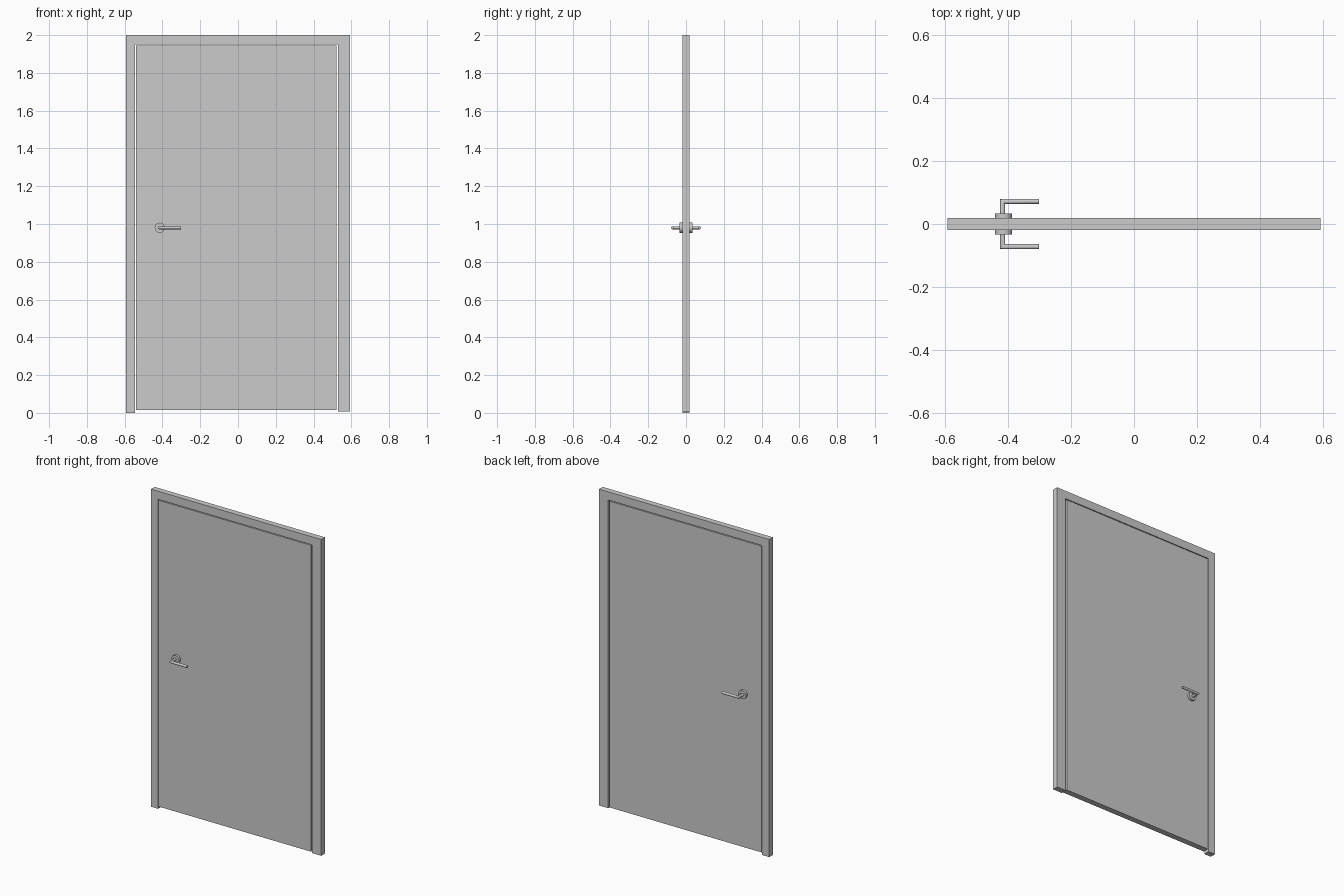
import bpy, bmesh, math

if "Cube" in bpy.data.objects:
    bpy.data.objects.remove(bpy.data.objects["Cube"])

T = 0.0185                  # half thickness of frame and door
HX, HZ = -0.414, 0.98       # handle centre
SEG = 24


def finish(name, bm, smooth=False):
    bmesh.ops.recalc_face_normals(bm, faces=bm.faces[:])
    me = bpy.data.meshes.new(name)
    bm.to_mesh(me)
    bm.free()
    ob = bpy.data.objects.new(name, me)
    bpy.context.collection.objects.link(ob)
    if smooth:
        bpy.ops.object.select_all(action='DESELECT')
        ob.select_set(True)
        bpy.context.view_layer.objects.active = ob
        bpy.ops.object.shade_smooth_by_angle(angle=math.radians(35))
    return ob


def slab(name, outline):
    # front profile (x, z) extruded through the thickness
    bm = bmesh.new()
    f = bm.faces.new([bm.verts.new((x, -T, z)) for x, z in outline])
    ext = bmesh.ops.extrude_face_region(bm, geom=[f])['geom']
    bmesh.ops.translate(bm, vec=(0, 2 * T, 0),
                        verts=[v for v in ext if isinstance(v, bmesh.types.BMVert)])
    return finish(name, bm)


def loft(name, rings):
    # skin consecutive rings and cap both ends
    bm = bmesh.new()
    vs = [[bm.verts.new(p) for p in r] for r in rings]
    for a, b in zip(vs, vs[1:]):
        for i in range(SEG):
            j = (i + 1) % SEG
            bm.faces.new((a[i], a[j], b[j], b[i]))
    bm.faces.new(vs[0])
    bm.faces.new(vs[-1])
    return finish(name, bm, True)


def circle(r):
    return [(r * math.cos(2 * math.pi * i / SEG), r * math.sin(2 * math.pi * i / SEG))
            for i in range(SEG)]


# frame: two jambs and a head in one outline
slab("door_frame", [(-0.593, 0), (-0.593, 2), (0.593, 2), (0.593, 0.008),
                    (0.529, 0.008), (0.529, 1.949), (-0.544, 1.949), (-0.544, 0)])

# door leaf
slab("door_leaf", [(-0.540, 0.015), (-0.540, 1.944), (0.521, 1.944), (0.521, 0.015)])

# matching handles on both faces
for side, s in (("front", -1), ("back", 1)):
    # round rose with a shallow recess
    profile = [(0.027, T - 0.002), (0.027, 0.0335), (0.015, 0.0335), (0.015, 0.030)]
    loft(side + "_rose", [[(HX + a, s * y, HZ + b) for a, b in circle(r)]
                          for r, y in profile])

    # round lever with a mitred elbow
    sx, ly, end = HX - 0.003, 0.072, -0.302
    c = circle(0.008)
    loft(side + "_lever", [
        [(sx + a, s * 0.025, HZ + b) for a, b in c],
        [(sx + a, s * (ly - a), HZ + b) for a, b in c],
        [(end, s * (ly - a), HZ + b) for a, b in c]])
